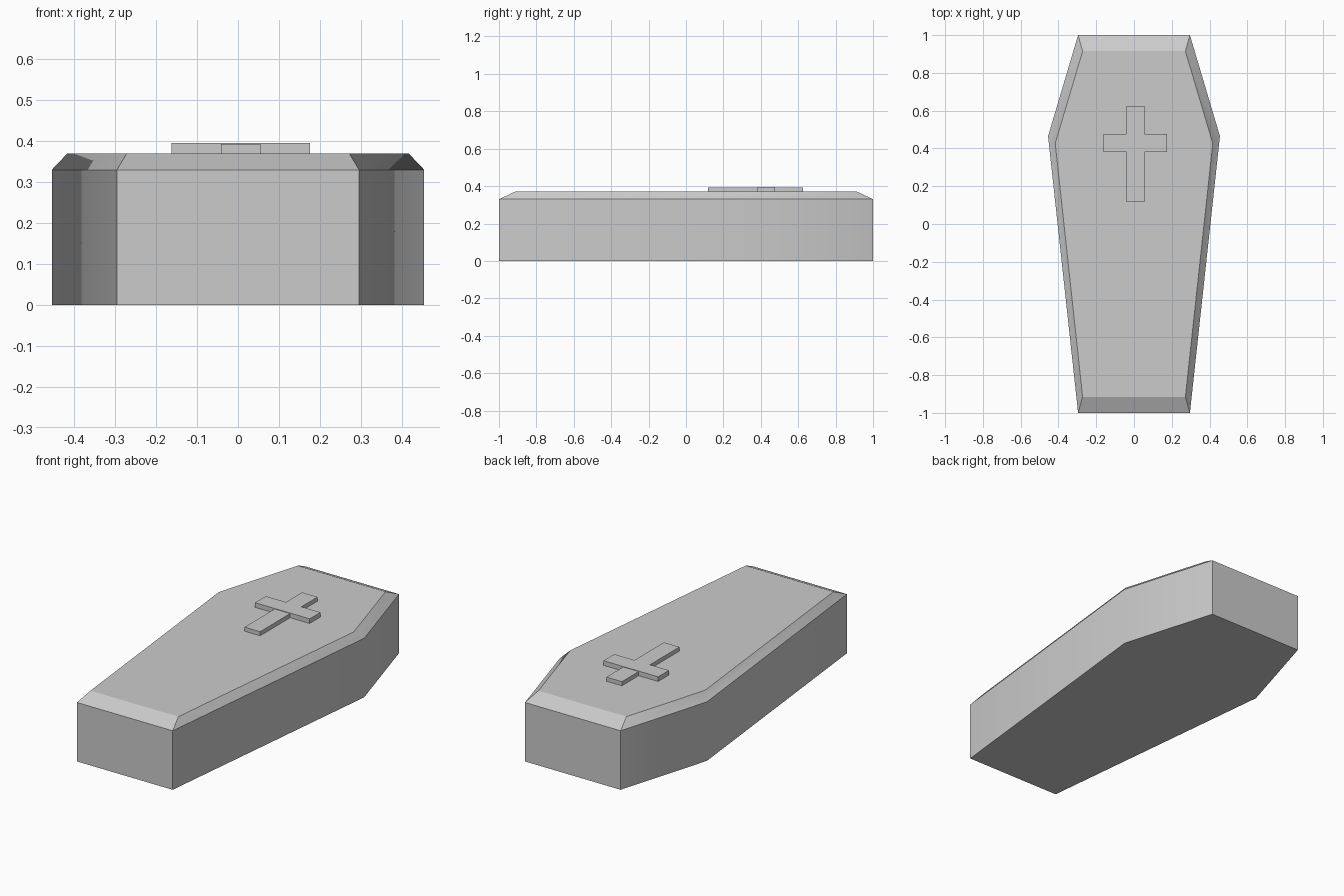
import bpy
import bmesh
from math import radians

cube = bpy.data.objects.get("Cube")
if cube:
    bpy.data.objects.remove(cube, do_unlink=True)

# One plain stone grey for everything
grey = bpy.data.materials.new("stone grey")
grey.use_nodes = True
colour = (0.6, 0.6, 0.6, 1)
grey.diffuse_color = colour
grey.node_tree.nodes["Principled BSDF"].inputs["Base Color"].default_value = colour


def add_object(name, bm):
    bmesh.ops.recalc_face_normals(bm, faces=bm.faces)
    mesh = bpy.data.meshes.new(name)
    bm.to_mesh(mesh)
    bm.free()
    mesh.materials.append(grey)
    obj = bpy.data.objects.new(name, mesh)
    bpy.context.collection.objects.link(obj)
    return obj


def hexagon(bm, end_x, end_y, wide_x, wide_y, z):
    """Ring of six corners, mirrored across x."""
    right = [(end_x, -end_y), (wide_x, wide_y), (end_x, end_y)]
    left = [(-x, y) for x, y in reversed(right)]
    return [bm.verts.new((x, y, z)) for x, y in right + left]


def add_box(name, x0, x1, y0, y1, z0, z1):
    bm = bmesh.new()
    bmesh.ops.create_cube(bm, size=1)
    for v in bm.verts:
        v.co = (x1 if v.co.x > 0 else x0,
                y1 if v.co.y > 0 else y0,
                z1 if v.co.z > 0 else z0)
    return add_object(name, bm)


# Coffin body with a sloped lid rim, lofted through three rings
bm = bmesh.new()
rings = [hexagon(bm, 0.296, 1, 0.455, 0.465, 0),
         hexagon(bm, 0.296, 1, 0.455, 0.465, 0.33),
         hexagon(bm, 0.272, 0.915, 0.417, 0.427, 0.37)]
for low, high in zip(rings, rings[1:]):
    for i in range(6):
        j = (i + 1) % 6
        bm.faces.new((low[i], low[j], high[j], high[i]))
bm.faces.new(rings[0])
bm.faces.new(rings[-1])
coffin = add_object("coffin", bm)

# Soft side corners, crisp rim edges
bpy.ops.object.select_all(action="DESELECT")
coffin.select_set(True)
bpy.context.view_layer.objects.active = coffin
bpy.ops.object.shade_smooth_by_angle(angle=radians(24))

# Raised cross on the lid
add_box("cross_upright", -0.041, 0.055, 0.117, 0.625, 0.36, 0.393)
add_box("cross_arms", -0.162, 0.176, 0.382, 0.477, 0.36, 0.396)
